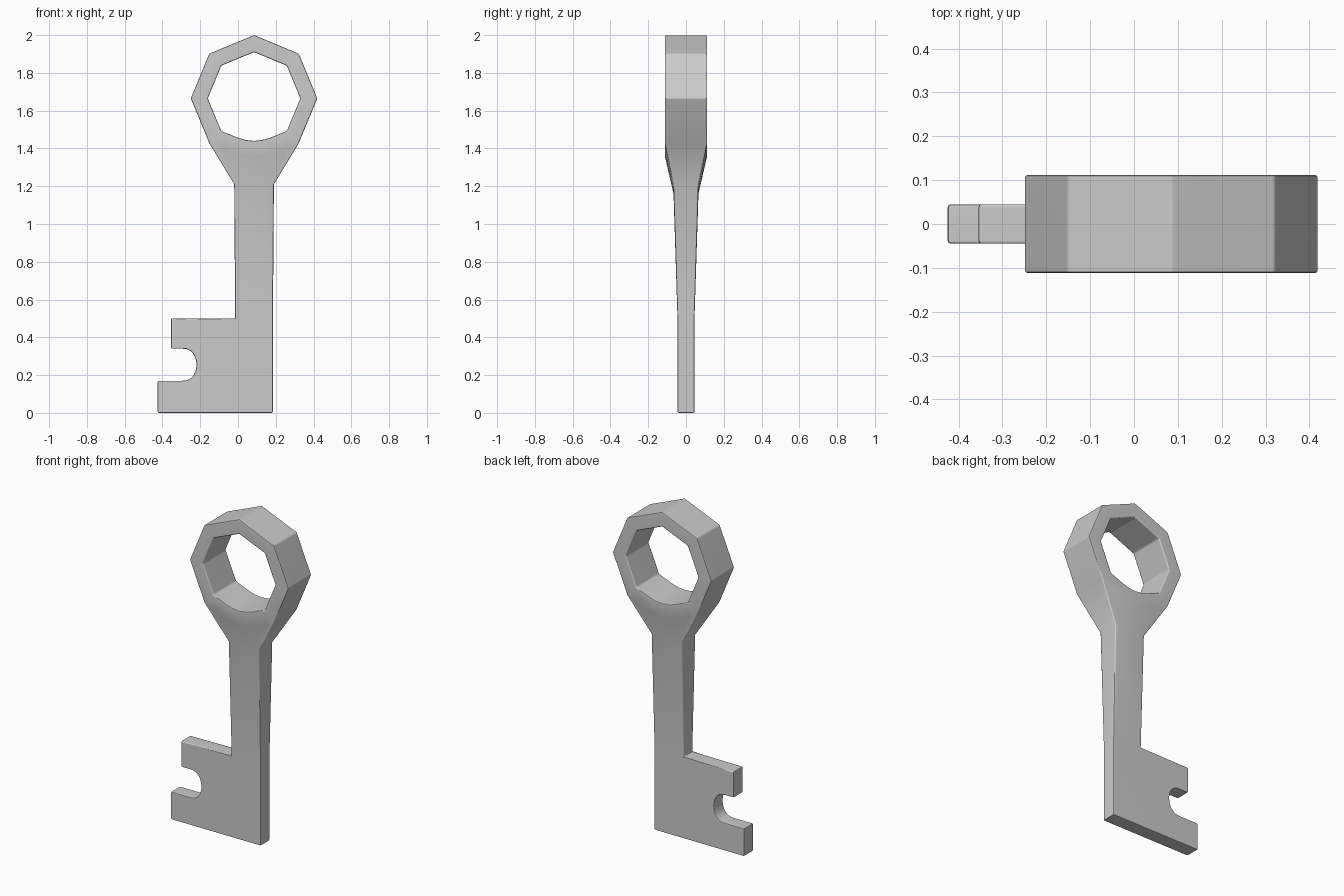
import bpy, bmesh
from math import sin, cos, pi, radians

if "Cube" in bpy.data.objects:
    bpy.data.objects.remove(bpy.data.objects["Cube"])

CX, CZ = 0.085, 1.665      # ring centre
N = 8                      # columns across the funnel
HY, BY = 0.112, 0.045      # half thickness of ring and blade

bm = bmesh.new()


def face(pts):
    bm.faces.new([bm.verts.new(p) for p in pts])


def both(poly):
    """Front and back copies of a panel of (x, z, half thickness) points."""
    face([(x, -y, z) for x, z, y in poly])
    face([(x, y, z) for x, z, y in reversed(poly)])


def wall(a, b):
    """Wall joining front and back along one profile edge."""
    face([(a[0], -a[2], a[1]), (a[0], a[2], a[1]),
          (b[0], b[2], b[1]), (b[0], -b[2], b[1])])


def row(x0, x1, z, dip, y):
    """Left-to-right row of points sagging in the middle."""
    return [(x0 + (x1 - x0) * i / N, z - dip * sin(pi * i / N) ** 1.15, y)
            for i in range(N + 1)]


def octagon(r, dip_to):
    """Octagon whose two lowest sides become one curve, clockwise from lower left."""
    c = r * cos(pi / 4)
    low = row(CX - c, CX + c, CZ - c, CZ - c - dip_to, HY)
    rest = [(CX + r * cos(a * pi / 4), CZ + r * sin(a * pi / 4), HY)
            for a in range(0, 5)]
    return low + rest


# Octagonal ring
outer, inner = octagon(0.335, 1.36), octagon(0.245, 1.44)
count = len(outer)
for i in range(count):
    j = (i + 1) % count
    both([outer[i], outer[j], inner[j], inner[i]])
    wall(inner[i], inner[j])
    if i >= N:
        wall(outer[i], outer[j])

# Funnel and tapering shaft
rows = [outer[:N + 1],
        row(-0.02, 0.19, 1.21, 0.05, 0.066),
        row(-0.015, 0.185, 0.5, 0, BY)]
for up, dn in zip(rows, rows[1:]):
    for i in range(N):
        both([up[i], dn[i], dn[i + 1], up[i + 1]])
    wall(up[0], dn[0])
    wall(dn[N], up[N])

# Toothed blade with a rounded notch
notch = [(-0.295 + 0.075 * max(0, cos(t)) ** 0.8, 0.255 + 0.085 * sin(t), BY)
         for t in [pi / 2 - pi * k / 14 for k in range(15)]]
blade = [(-0.355, 0.5, BY), (-0.355, 0.34, BY)] + notch + [
    (-0.425, 0.17, BY), (-0.425, 0, BY), (0.185, 0, BY)]
both(blade + rows[-1][::-1])
edge = [rows[-1][0]] + blade + [rows[-1][N]]
for a, b in zip(edge, edge[1:]):
    wall(a, b)

bmesh.ops.remove_doubles(bm, verts=bm.verts, dist=0.0005)
bmesh.ops.recalc_face_normals(bm, faces=bm.faces)
mesh = bpy.data.meshes.new("key")
bm.to_mesh(mesh)
bm.free()
key = bpy.data.objects.new("key", mesh)
bpy.context.collection.objects.link(key)

# Soft edges
bev = key.modifiers.new("soft_edges", 'BEVEL')
bev.width, bev.segments = 0.007, 2
bev.limit_method, bev.angle_limit = 'ANGLE', radians(35)
bpy.context.view_layer.objects.active = key
key.select_set(True)
bpy.ops.object.modifier_apply(modifier=bev.name)
bpy.ops.object.shade_smooth_by_angle(angle=radians(40))
wn = key.modifiers.new("even_shading", 'WEIGHTED_NORMAL')
wn.keep_sharp = True
